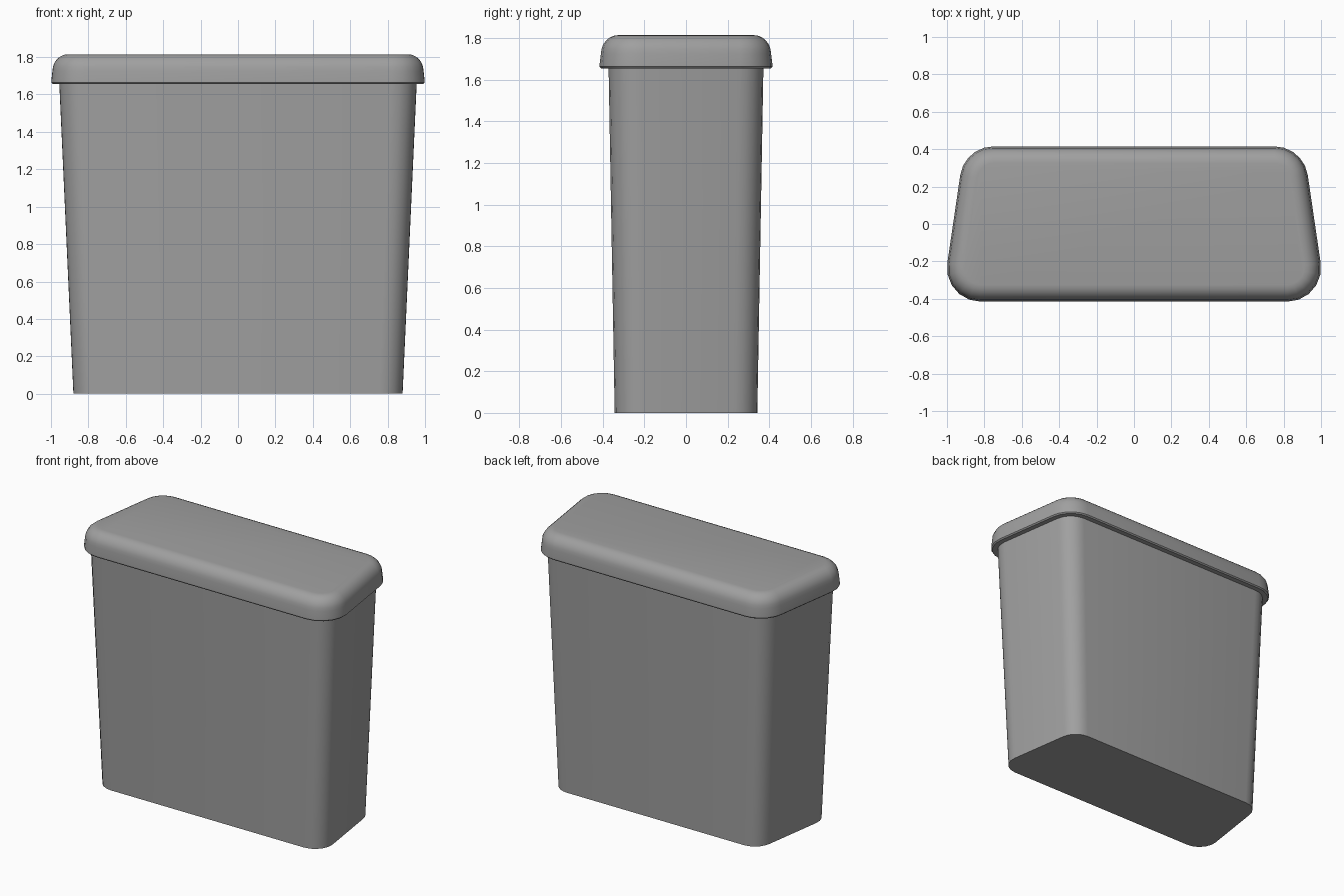
import bpy
import bmesh
from math import sin, cos, pi, radians
from mathutils import Vector

cube = bpy.data.objects.get("Cube")
if cube:
    bpy.data.objects.remove(cube, do_unlink=True)

grey = bpy.data.materials.new("plain grey")
grey.use_nodes = True
grey.diffuse_color = (0.35, 0.35, 0.35, 1)
grey.node_tree.nodes["Principled BSDF"].inputs["Base Color"].default_value = grey.diffuse_color

RADIUS = 0.18
STEPS = 5
TILT = radians(8.3)  # the sides lean inward towards the back


def footprint(inset, z, scale=1.0):
    """Rounded trapezoid, wider at the front, counter-clockwise."""
    r = RADIUS - inset
    half = []
    for cx, cy, a0, a1 in ((0.82, -0.235, -pi / 2, TILT), (0.751, 0.235, TILT, pi / 2)):
        for i in range(STEPS + 1):
            a = a0 + (a1 - a0) * i / STEPS
            half.append((cx + r * cos(a), cy + r * sin(a)))
    outline = half + [(-x, y) for x, y in reversed(half)]
    return [Vector((x * scale, y * scale, z)) for x, y in outline]


def loft(name, rings):
    """Skin a stack of outlines and cap both ends."""
    bm = bmesh.new()
    loops = [[bm.verts.new(p) for p in ring] for ring in rings]
    n = len(loops[0])
    for low, high in zip(loops, loops[1:]):
        for i in range(n):
            j = (i + 1) % n
            bm.faces.new((low[i], low[j], high[j], high[i]))
    bm.faces.new(reversed(loops[0]))
    bm.faces.new(loops[-1])
    mesh = bpy.data.meshes.new(name)
    bm.to_mesh(mesh)
    bm.free()
    mesh.materials.append(grey)
    obj = bpy.data.objects.new(name, mesh)
    bpy.context.collection.objects.link(obj)
    bpy.ops.object.select_all(action="DESELECT")
    obj.select_set(True)
    bpy.context.view_layer.objects.active = obj
    bpy.ops.object.shade_smooth_by_angle(angle=radians(40))
    return obj


# Tapered tank body
loft("tank_body", [footprint(0.043, 0, 0.921), footprint(0.043, 1.66)])

# Lid: small lip fillet, slightly drafted wall, rounded top edge
lid = [(0.043, 1.655), (0.008, 1.655), (0.0, 1.663), (0.0, 1.675), (0.006, 1.725)]
for i in range(1, 7):
    a = pi / 2 * i / 6
    lid.append((0.006 + 0.084 * (1 - cos(a)), 1.725 + 0.09 * sin(a)))
loft("tank_lid", [footprint(inset, z) for inset, z in lid])
